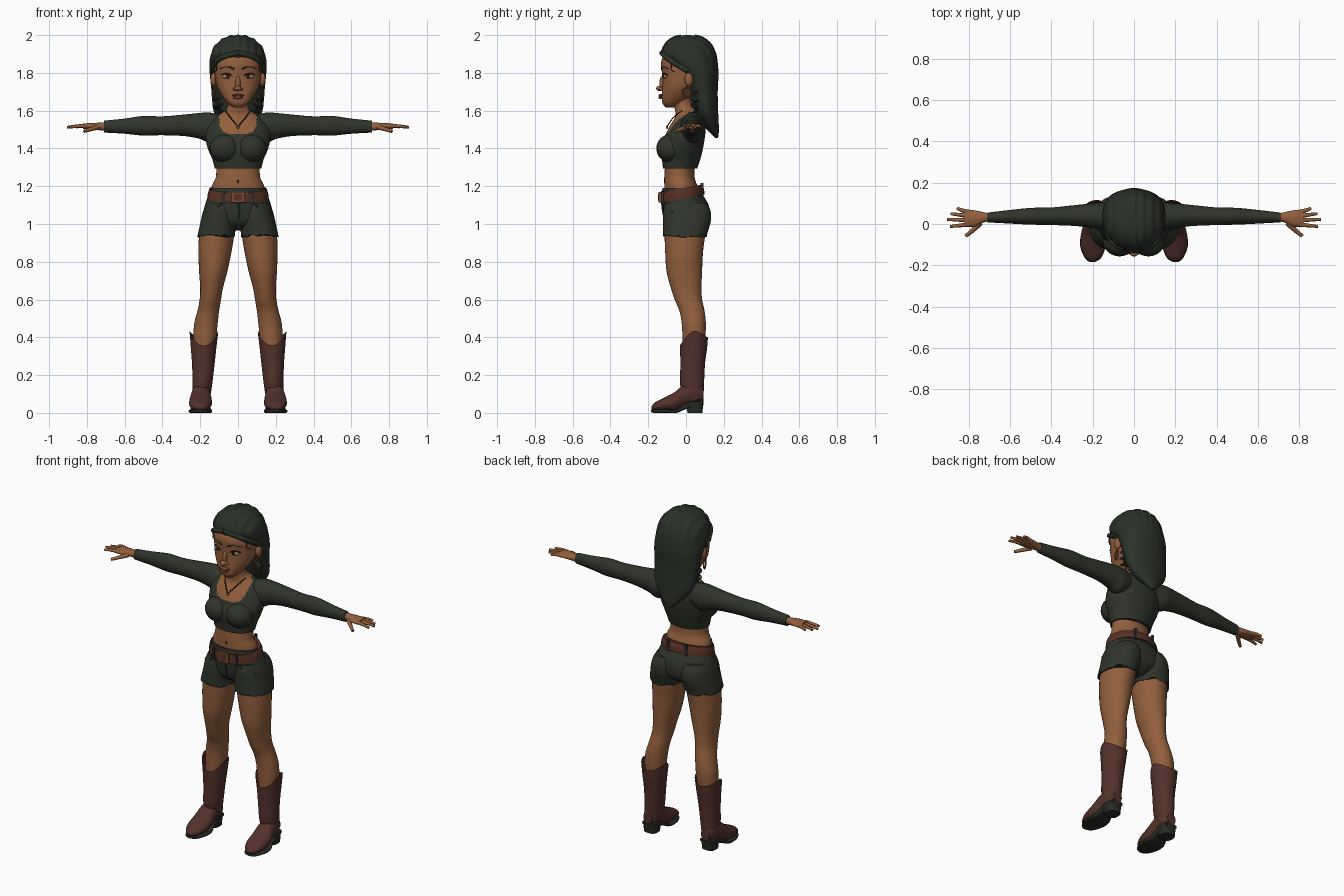
import bpy
import bmesh
import math
import random
from mathutils import Matrix, Vector

random.seed(4)
cube = bpy.data.objects.get("Cube")
if cube:
    bpy.data.objects.remove(cube)


def material(name, red, green, blue):
    mat = bpy.data.materials.new(name)
    mat.use_nodes = True
    colour = (red, green, blue, 1)
    mat.diffuse_color = colour
    shader = mat.node_tree.nodes["Principled BSDF"]
    shader.inputs["Base Color"].default_value = colour
    shader.inputs["Roughness"].default_value = 0.8
    return mat


skin = material("brown skin", .29, .115, .047)
cloth = material("dark green cloth", .028, .034, .024)
hair = material("dark hair", .024, .03, .022)
boot = material("boot leather", .085, .031, .024)
belt = material("belt leather", .095, .03, .018)
sole = material("dark sole", .02, .023, .018)
lips = material("lip colour", .2, .06, .035)
eye_white = material("eye white", .3, .22, .16)
iris = material("dark iris", .03, .014, .008)
gold = material("old gold", .2, .08, .025)


def finish(name, bm, mats, mirror=False, rule=None):
    """Turn a bmesh into a smooth object, optionally mirrored across x."""
    bmesh.ops.recalc_face_normals(bm, faces=bm.faces)
    for face in bm.faces:
        face.smooth = True
        if rule and rule(face.calc_center_median()):
            face.material_index = 1
    mesh = bpy.data.meshes.new(name)
    bm.to_mesh(mesh)
    bm.free()
    for mat in mats:
        mesh.materials.append(mat)
    mesh.set_sharp_from_angle(angle=math.radians(50))
    obj = bpy.data.objects.new(name, mesh)
    bpy.context.collection.objects.link(obj)
    if mirror:
        obj.modifiers.new("Mirror", 'MIRROR').use_mirror_merge = False
    return obj


def catmull(a, b, c, d, t):
    return 0.5 * (2 * b + (c - a) * t + (2 * a - 5 * b + 4 * c - d) * t * t
                  + (3 * b - a - 3 * c + d) * t ** 3)


def loft(name, sections, mats, axis='Z', mirror=False, power=2.0, sides=32,
         steps=5, caps=True, deform=None, rule=None):
    """Smooth loft; a section is (position, low, high, low, high)
    or, when symmetric, (position, half width, low, high)."""
    rows = [Vector((s[0], -s[1], *s[1:])) if len(s) == 4 else Vector(s)
            for s in sections]
    rows = [rows[0]] + rows + [rows[-1]]
    smooth = [catmull(*rows[i:i + 4], k / steps)
              for i in range(len(rows) - 3) for k in range(steps)]
    smooth.append(rows[-1])
    bm = bmesh.new()
    rings = []
    for t, a_low, a_high, b_low, b_high in smooth:
        ring = []
        for k in range(sides):
            angle = math.tau * k / sides
            c, s = math.cos(angle), math.sin(angle)
            c = math.copysign(abs(c) ** (2 / power), c)
            s = math.copysign(abs(s) ** (2 / power), s)
            a = (a_low + a_high + c * (a_high - a_low)) / 2
            b = (b_low + b_high + s * (b_high - b_low)) / 2
            co = Vector({'X': (t, a, b), 'Y': (a, t, b), 'Z': (a, b, t)}[axis])
            ring.append(bm.verts.new(deform(co, s) if deform else co))
        rings.append(ring)
    for low, high in zip(rings, rings[1:]):
        for k in range(sides):
            n = (k + 1) % sides
            bm.faces.new((low[k], low[n], high[n], high[k]))
    if caps:
        bm.faces.new(rings[0])
        bm.faces.new(rings[-1])
    return finish(name, bm, mats, mirror, rule)


def ball(name, centre, radii, mat, mirror=False):
    bm = bmesh.new()
    place = Matrix.Translation(centre) @ Matrix.Diagonal((*radii, 1))
    bmesh.ops.create_uvsphere(bm, u_segments=24, v_segments=16, radius=1, matrix=place)
    return finish(name, bm, [mat], mirror)


def box(name, centre, size, mat, mirror=False):
    bm = bmesh.new()
    place = Matrix.Translation(centre) @ Matrix.Diagonal((*size, 1))
    bmesh.ops.create_cube(bm, size=1, matrix=place)
    return finish(name, bm, [mat], mirror)


def tube(name, points, radius, mat, mirror=False, tip=1.0, closed=False):
    """Round tube along a smooth path, thinning towards the tip."""
    curve = bpy.data.curves.new(name, 'CURVE')
    curve.dimensions = '3D'
    curve.bevel_depth = radius
    curve.bevel_resolution = 2
    curve.use_fill_caps = True
    spline = curve.splines.new('NURBS')
    spline.points.add(len(points) - 1)
    for k, (point, co) in enumerate(zip(spline.points, points)):
        point.co = (*co, 1)
        point.radius = 1 + (tip - 1) * k / (len(points) - 1)
    spline.order_u = 3
    spline.resolution_u = 5
    spline.use_endpoint_u = not closed
    spline.use_cyclic_u = closed
    helper = bpy.data.objects.new(name + " path", curve)
    bpy.context.collection.objects.link(helper)
    graph = bpy.context.evaluated_depsgraph_get()
    mesh = bpy.data.meshes.new_from_object(helper.evaluated_get(graph))
    bpy.data.objects.remove(helper)
    bm = bmesh.new()
    bm.from_mesh(mesh)
    return finish(name, bm, [mat], mirror)


# Upper body: top with a scooped neckline, bare midriff and neck
def bare(co):
    scoop = (abs(co.x) / .1) ** 4 + (max(1.6 - co.z, 0) / .125) ** 4 < 1
    return co.z > 1.592 or (scoop and co.y < .01)


loft("top_and_neck", [(1.295, .124, -.122, .06), (1.34, .135, -.127, .075),
     (1.4, .16, -.135, .09), (1.46, .172, -.115, .1), (1.52, .165, -.085, .105),
     (1.56, .13, -.06, .1), (1.585, .09, -.055, .08), (1.61, .06, -.06, .05),
     (1.66, .05, -.07, .025), (1.72, .05, -.07, .03)],
     [cloth, skin], sides=96, steps=8, rule=bare)
ball("bust", (.07, -.082, 1.4), (.08, .075, .075), cloth, True)
loft("midriff", [(1.13, .14, -.115, .075), (1.2, .138, -.115, .06),
     (1.25, .117, -.115, .045), (1.32, .115, -.11, .045)], [skin])
ball("navel", (0, -.115, 1.225), (.006, .002, .009), iris)
loft("sleeve", [(.08, -.035, .09, 1.45, 1.575), (.15, -.03, .103, 1.43, 1.59),
     (.2, -.02, .1, 1.45, 1.588), (.28, -.01, .092, 1.465, 1.58),
     (.4, -.005, .08, 1.47, 1.57), (.5, -.003, .078, 1.468, 1.572),
     (.6, .002, .068, 1.478, 1.558), (.71, .008, .055, 1.484, 1.547)],
     [cloth], axis='X', mirror=True)

# Hands
loft("palm", [(.68, .012, .05, 1.49, 1.54), (.72, .01, .055, 1.495, 1.537),
     (.77, -.012, .066, 1.5, 1.535), (.82, -.012, .07, 1.504, 1.532)],
     [skin], axis='X', mirror=True)
fingers = {"index": (.89, -.012), "middle": (.905, .022),
           "ring": (.888, .05), "little": (.855, .076)}
for k, (label, (x, y)) in enumerate(fingers.items()):
    root = -.002 + k * .02
    tube(label + "_finger", [(.8, root, 1.518), (.84, (root + y) / 2, 1.522),
         (x, y, 1.512)], .0115, skin, True, tip=.6)
tube("thumb", [(.745, .005, 1.512), (.77, -.025, 1.505), (.815, -.058, 1.49)],
     .014, skin, True, tip=.6)

# Shorts, with the waist lowered towards the front
loft("shorts_hips", [(1.19, .146, -.125, .075), (1.15, .158, -.128, .092),
     (1.1, .175, -.125, .12), (1.04, .188, -.118, .125), (1, .17, -.1, .11),
     (.965, .1, -.05, .06)], [cloth])


def fray(co, s):
    if co.z < .945:
        co.z += random.uniform(-.012, .008)
    return co


loft("shorts_leg", [(1.11, .02, .165, -.11, .11), (1.07, .008, .184, -.12, .13),
     (1.02, .004, .196, -.122, .132), (.98, .012, .205, -.122, .122),
     (.94, .016, .214, -.123, .11)], [cloth], mirror=True, power=2.2, sides=48, deform=fray)


def slant(co, s):
    co.z += .2 * co.y
    return co


loft("belt", [(1.138, .163, -.136, .098), (1.165, .16, -.136, .095),
     (1.192, .152, -.134, .085)], [belt], deform=slant)
for label, x, y in (("front", .075, -.124), ("back", .06, .085)):
    box(label + "_belt_loop", (x, y, 1.165 + .2 * y), (.014, .016, .068), cloth, True)
box("buckle", (0, -.139, 1.142), (.07, .014, .055), gold)
box("buckle_inset", (0, -.1465, 1.142), (.046, .004, .033), belt)
tube("fly_seam", [(0, -.128, 1.12), (.012, -.127, 1.07), (0, -.112, 1.02)], .004, cloth)
tube("pocket_seam", [(.085, -.117, 1.115), (.11, -.12, 1.075), (.17, -.07, 1.065)],
     .005, cloth, True)

# Legs
loft("leg", [(1, .015, .198, -.112, .108), (.93, .022, .207, -.113, .1),
     (.85, .035, .21, -.11, .09), (.75, .056, .206, -.103, .085),
     (.66, .08, .2, -.08, .082), (.6, .09, .203, -.06, .085),
     (.54, .1, .215, -.035, .098), (.47, .108, .232, -.022, .105),
     (.38, .118, .235, -.018, .1), (.25, .14, .225, -.01, .08)], [skin], mirror=True)


# Boots with a dipped top edge
def dip(co, s):
    rise = max(co.z - .3, 0) / .13
    co.z -= rise * abs(s) ** 1.5 * (.075 if s < 0 else .035)
    return co


loft("boot_shaft", [(.07, .15, .236, 0, .092), (.14, .138, .24, -.03, .095),
     (.25, .125, .243, -.03, .1), (.35, .114, .25, -.031, .111),
     (.435, .104, .257, -.032, .116)], [boot], mirror=True, caps=False, deform=dip)
loft("boot_foot", [(-.182, .192, .212, .02, .035), (-.165, .163, .236, .012, .055),
     (-.12, .142, .256, .01, .078), (-.06, .138, .258, .01, .11),
     (-.01, .145, .248, .03, .15), (.05, .15, .24, .05, .165),
     (.092, .165, .222, .06, .13)], [boot], axis='Y', mirror=True)
loft("boot_sole", [(-.184, .19, .214, .004, .018), (-.165, .16, .238, 0, .018),
     (-.11, .138, .26, 0, .018), (-.05, .14, .257, 0, .02), (0, .152, .242, .02, .05),
     (.09, .158, .232, .045, .068)], [sole], axis='Y', mirror=True, power=4)
loft("boot_heel", [(0, .156, .236, .008, .086), (.06, .152, .24, 0, .094)],
     [sole], mirror=True, power=3)

# Head and face
loft("head", [(1.618, .025, -.108, -.06), (1.64, .055, -.125, -.02),
     (1.68, .086, -.128, .03), (1.73, .112, -.126, .08), (1.79, .123, -.126, .11),
     (1.85, .124, -.132, .12), (1.9, .112, -.115, .115), (1.95, .07, -.07, .08)],
     [skin], power=2.3, sides=40)
ball("nose_bridge", (0, -.125, 1.745), (.013, .016, .04), skin)
ball("nose_tip", (0, -.139, 1.718), (.019, .019, .014), skin)
ball("nostril", (.016, -.13, 1.714), (.011, .013, .009), skin, True)
ball("upper_lip", (0, -.13, 1.681), (.032, .015, .007), lips)
ball("lower_lip", (0, -.13, 1.67), (.026, .017, .009), lips)
ball("eye", (.055, -.106, 1.782), (.028, .014, .014), eye_white, True)
ball("iris", (.053, -.117, 1.782), (.012, .006, .012), iris, True)
tube("eyelid", [(.026, -.12, 1.78), (.055, -.124, 1.808), (.088, -.1, 1.788)],
     .004, iris, True)
tube("eyebrow", [(.02, -.129, 1.82), (.055, -.127, 1.842), (.097, -.095, 1.822)],
     .005, hair, True, tip=.5)
ball("ear", (.13, .015, 1.765), (.016, .022, .036), skin, True)


# Hair swept back into a long tapering fall
def braid(co, s):
    centre = Vector((0, .02, 1.8))
    fade = min(max((co.z - 1.84) / .06, 0), 1)
    return centre + (co - centre) * (1 + fade * .016 * math.cos(co.x * 150))


loft("hair", [(2, .03, -.03, .05), (1.985, .075, -.075, .095),
     (1.95, .118, -.113, .135), (1.9, .145, -.13, .158), (1.85, .152, -.1, .168),
     (1.79, .149, -.035, .172), (1.7, .14, .01, .168), (1.6, .13, .045, .17),
     (1.54, .098, .075, .173), (1.49, .05, .12, .174), (1.455, .012, .155, .17)],
     [hair], sides=96, deform=braid)
tube("hairline_braid", [(.138, .01, 1.81), (.128, -.06, 1.85), (.08, -.115, 1.89),
     (0, -.128, 1.905)], .014, hair, True)
for k in range(7):
    x, y = random.uniform(.09, .13), random.uniform(.03, .06)
    turns = [(x + .013 * math.cos(t), y + .013 * math.sin(t), 1.7 - t * .0065)
             for t in range(random.randint(13, 19))]
    tube("side_curl", turns, .007, hair, True, tip=.5)
tube("temple_curl", [(.105, -.08, 1.86), (.118, -.075, 1.835), (.11, -.085, 1.815),
     (.122, -.06, 1.805)], .004, hair, True, tip=.4)

# Jewellery
ring = [math.tau * k / 12 for k in range(12)]
tube("hoop_earring", [(.13 + .008 * math.cos(a), .005 + .022 * math.cos(a),
     1.695 + .028 * math.sin(a)) for a in ring], .004, gold, True, closed=True)
tube("necklace", [(.066, -.02, 1.6), (.05, -.06, 1.575), (.02, -.085, 1.54),
     (0, -.101, 1.515)], .003, iris, True)
ball("pendant", (0, -.1, 1.512), (.007, .005, .009), gold)
